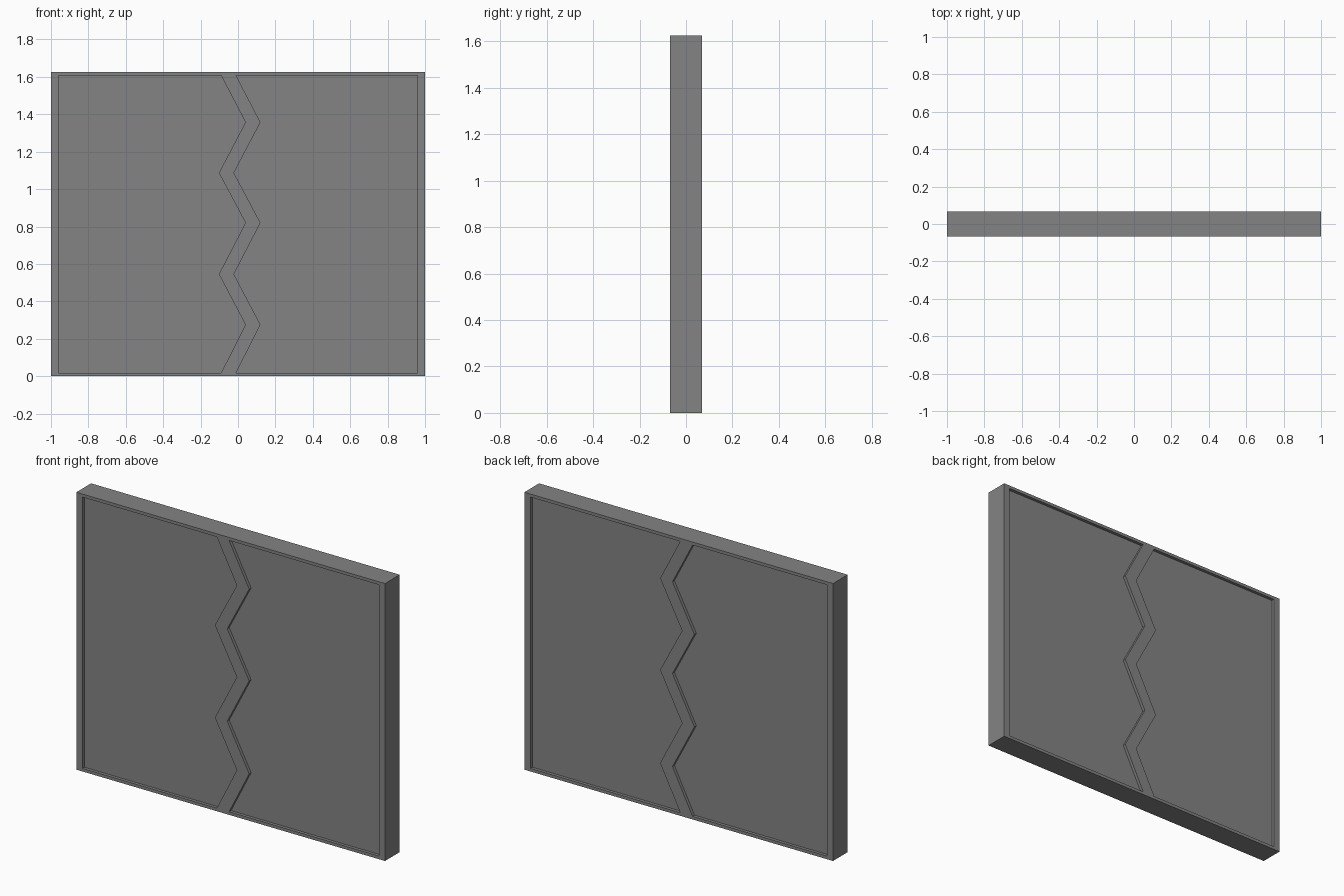
import bpy, bmesh

if "Cube" in bpy.data.objects:
    bpy.data.objects.remove(bpy.data.objects["Cube"])

W, H, T = 2.0, 1.625, 0.136      # overall width, height, thickness
RECESS = 0.018                   # depth of the sunken panes
X_IN, Z_LO, Z_HI = 0.96, 0.018, 1.607

grey = bpy.data.materials.new("grey")
grey.diffuse_color = (0.23, 0.23, 0.23, 1)
grey.use_nodes = True
grey.node_tree.nodes["Principled BSDF"].inputs["Base Color"].default_value = grey.diffuse_color


def prism(name, outline, y0, y1):
    """Extrude an outline of (x, z) points from y0 to y1."""
    bm = bmesh.new()
    face = bm.faces.new([bm.verts.new((x, y0, z)) for x, z in outline])
    ext = bmesh.ops.extrude_face_region(bm, geom=[face])
    verts = [v for v in ext["geom"] if isinstance(v, bmesh.types.BMVert)]
    bmesh.ops.translate(bm, verts=verts, vec=(0, y1 - y0, 0))
    bmesh.ops.recalc_face_normals(bm, faces=bm.faces)
    mesh = bpy.data.meshes.new(name)
    bm.to_mesh(mesh)
    bm.free()
    mesh.materials.append(grey)
    obj = bpy.data.objects.new(name, mesh)
    bpy.context.collection.objects.link(obj)
    return obj


# Main slab
panel = prism("panel", [(-W/2, 0), (W/2, 0), (W/2, H), (-W/2, H)], -T/2, T/2)

# Zigzag divider edges, bottom to top
zs = [Z_LO, 0.275, 0.545, 0.82, 1.087, 1.357, Z_HI]
left_edge = list(zip([-0.09, 0.04, -0.102, 0.04, -0.102, 0.04, -0.09], zs))
right_edge = [(x + 0.08, z) for x, z in left_edge]
panes = {
    "left": [(-X_IN, Z_HI), (-X_IN, Z_LO)] + left_edge,
    "right": [(X_IN, Z_HI), (X_IN, Z_LO)] + right_edge,
}

# Sink both panes into the front and the back
for side, s in (("front", -1), ("back", 1)):
    for pane, outline in panes.items():
        cutter = prism(f"{side}_{pane}_pane_cutter", outline,
                       s * (T/2 - RECESS), s * (T/2 + 0.1))
        cutter.hide_render = True
        cutter.hide_set(True)
        mod = panel.modifiers.new(f"{side}_{pane}_recess", 'BOOLEAN')
        mod.operation = 'DIFFERENCE'
        mod.solver = 'EXACT'
        mod.object = cutter
